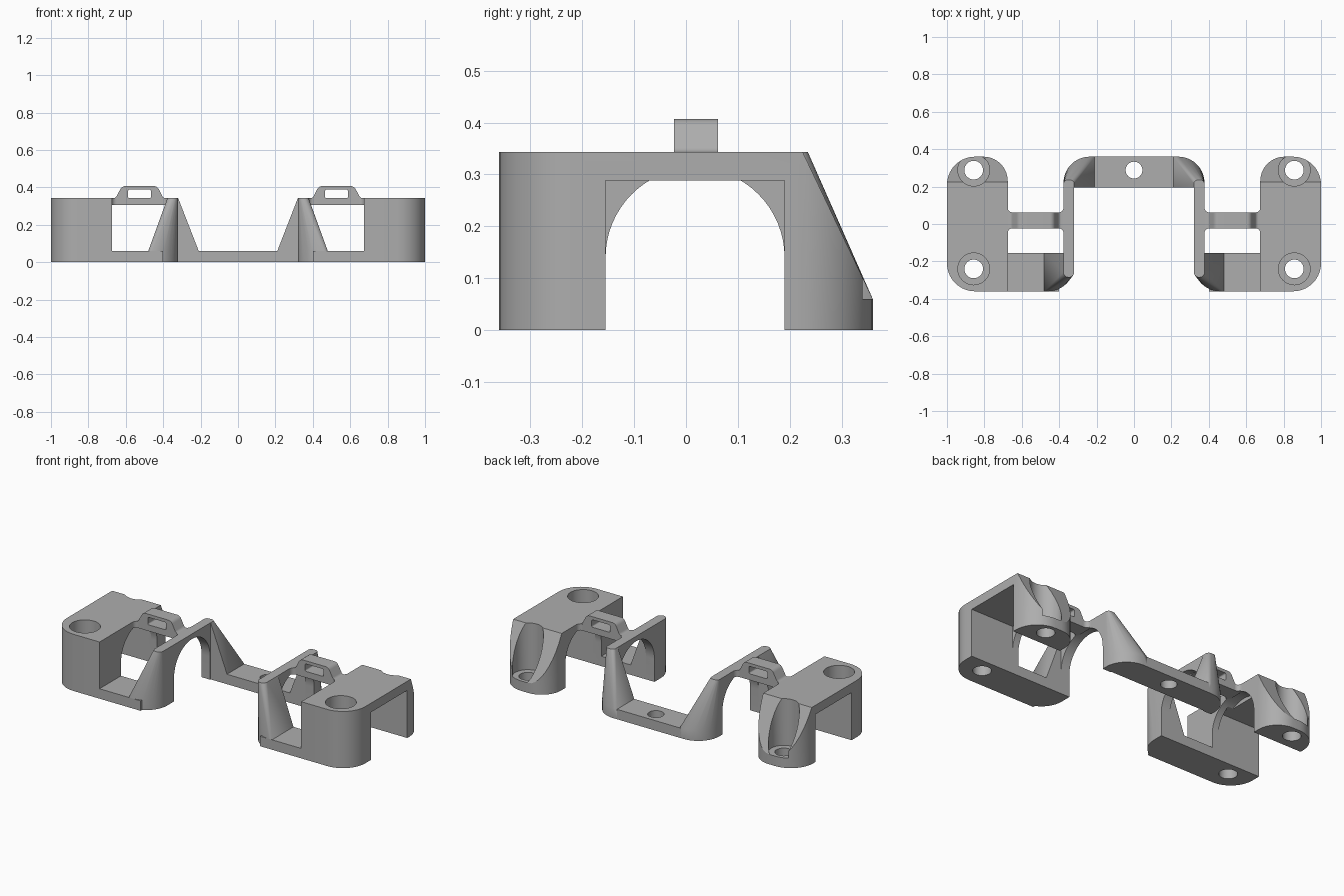
import bpy, bmesh, math
from mathutils import Vector

cube = bpy.data.objects.get("Cube")
if cube:
    bpy.data.objects.remove(cube, do_unlink=True)

# Single painted-metal colour
grey = bpy.data.materials.new("neutral_grey")
grey.use_nodes = True
colour = (0.42, 0.42, 0.42, 1)
grey.diffuse_color = colour
grey.node_tree.nodes["Principled BSDF"].inputs["Base Color"].default_value = colour

TOP = 0.343      # deck height
BASE = 0.06      # plate thickness
FRONT, BACK = -0.36, 0.36
GAP_F, GAP_B = -0.155, 0.19   # tunnel between front and back legs


def rounded(corners, steps=10):
    """Outline from (u, v, radius) corners, each filleted by an arc."""
    out = []
    n = len(corners)
    for i, (u, v, r) in enumerate(corners):
        p = Vector((u, v))
        if r == 0:
            out.append((u, v))
            continue
        a = (Vector(corners[i - 1][:2]) - p).normalized()
        b = (Vector(corners[(i + 1) % n][:2]) - p).normalized()
        half = a.angle(b) / 2
        centre = p + (a + b).normalized() * (r / math.sin(half))
        start = p + a * (r / math.tan(half)) - centre
        end = p + b * (r / math.tan(half)) - centre
        sweep = start.angle_signed(end)
        for k in range(steps + 1):
            t = -sweep * k / steps
            c, s = math.cos(t), math.sin(t)
            out.append((centre.x + start.x * c - start.y * s,
                        centre.y + start.x * s + start.y * c))
    return out


def finish(name, bm):
    bmesh.ops.recalc_face_normals(bm, faces=bm.faces)
    mesh = bpy.data.meshes.new(name)
    bm.to_mesh(mesh)
    bm.free()
    mesh.materials.append(grey)
    ob = bpy.data.objects.new(name, mesh)
    bpy.context.collection.objects.link(ob)
    return ob


def prism(name, outline, axis, lo, hi):
    """Extrude a closed outline along x (outline y,z), y (x,z) or z (x,y)."""
    place = {"x": lambda u, v, w: (w, u, v),
             "y": lambda u, v, w: (u, w, v),
             "z": lambda u, v, w: (u, v, w)}[axis]
    bm = bmesh.new()
    face = bm.faces.new([bm.verts.new(place(u, v, lo)) for u, v in outline])
    moved = bmesh.ops.extrude_face_region(bm, geom=[face])["geom"]
    bmesh.ops.translate(bm, vec=place(0, 0, hi - lo),
                        verts=[g for g in moved if isinstance(g, bmesh.types.BMVert)])
    return finish(name, bm)


def hull(name, sections):
    """Convex solid through (outline, height) sections."""
    bm = bmesh.new()
    for outline, z in sections:
        for u, v in outline:
            bm.verts.new((u, v, z))
    res = bmesh.ops.convex_hull(bm, input=bm.verts)
    loose = [v for v in bm.verts if not v.link_faces]
    bmesh.ops.delete(bm, geom=loose, context="VERTS")
    bmesh.ops.dissolve_limit(bm, angle_limit=0.01, verts=bm.verts, edges=bm.edges)
    return finish(name, bm)


def drill(x, y, r, lo, hi):
    ring = [(x + r * math.cos(a * math.tau / 40), y + r * math.sin(a * math.tau / 40))
            for a in range(40)]
    return prism("cutter", ring, "z", lo, hi)


def cut(ob, cutters):
    bpy.context.view_layer.objects.active = ob
    for c in cutters:
        mod = ob.modifiers.new("cut", "BOOLEAN")
        mod.operation, mod.solver, mod.object = "DIFFERENCE", "EXACT", c
        bpy.ops.object.modifier_apply(modifier=mod.name)
        bpy.data.objects.remove(c, do_unlink=True)


def complete(ob, mirrored=True):
    bpy.ops.object.select_all(action="DESELECT")
    ob.select_set(True)
    bpy.context.view_layer.objects.active = ob
    bpy.ops.object.shade_smooth_by_angle(angle=math.radians(25))
    if mirrored:
        ob.modifiers.new("mirror", "MIRROR").use_mirror_merge = False


# Round arch shared by the block's inner web and the thin wall
mid, rad, spring = (GAP_F + GAP_B) / 2, (GAP_B - GAP_F) / 2, 0.14
arc = [(mid - rad * math.cos(math.pi * k / 32), spring + rad * math.sin(math.pi * k / 32))
       for k in range(33)]
arch = [(GAP_F, -0.1)] + arc + [(GAP_B, -0.1)]

# Side blocks: tunnelled, sloped at the back, with counterbored bolt holes
block = prism("side_block", rounded([(0.675, FRONT, 0), (1, FRONT, 0.15),
                                     (1, BACK, 0.15), (0.675, BACK, 0.13)]), "z", 0, TOP)
tunnel = [(GAP_F, -0.1), (GAP_B, -0.1), (GAP_B, 0.288), (GAP_F, 0.288)]
slope = [(0.225, TOP), (0.36, BASE), (0.5, BASE), (0.5, 0.5), (0.15, 0.5)]
cut(block, [prism("cutter", tunnel, "x", 0.715, 1.1),
            prism("cutter", arch, "x", 0.6, 0.75),
            prism("cutter", slope, "x", 0.5, 1.1)])
for y in (-0.24, 0.288):
    cut(block, [drill(0.857, y, 0.085, BASE, 0.6), drill(0.857, y, 0.05, -0.1, 0.5)])
complete(block)

# Front plates joining each block to its thin wall
complete(prism("front_plate", rounded([(0.4, FRONT, 0), (0.69, FRONT, 0),
                                       (0.69, GAP_F, 0), (0.4, GAP_F, 0)]), "z", 0, BASE))

# Thin arched walls
wall = [(-0.2, 0), (GAP_F, 0)] + arc + [(GAP_B, 0), (0.2, 0), (0.2, TOP), (-0.2, TOP)]
complete(prism("arched_wall", wall, "x", 0.32, 0.377))

# Tapered feet at both ends of each wall
foot = rounded([(0.48, GAP_F, 0), (0.32, GAP_F, 0), (0.32, FRONT, 0.14), (0.48, FRONT, 0)])
tip = rounded([(0.377, GAP_F, 0), (0.32, GAP_F, 0), (0.32, -0.285, 0.027), (0.377, -0.285, 0.027)])
complete(hull("front_foot", [(foot, 0), (foot, BASE), (tip, TOP)]))
foot = rounded([(0.21, 0.195, 0), (0.377, 0.195, 0), (0.377, BACK, 0.14), (0.21, BACK, 0)])
tip = rounded([(0.32, 0.195, 0), (0.377, 0.195, 0), (0.377, 0.235, 0.02), (0.32, 0.235, 0.02)])
complete(hull("rear_foot", [(foot, 0), (foot, BASE), (tip, TOP)]))

# Rear cross bar with its centre hole
bar = prism("rear_bar", [(-0.22, 0.195), (0.22, 0.195), (0.22, BACK), (-0.22, BACK)], "z", 0, BASE)
cut(bar, [drill(0, 0.288, 0.045, -0.1, 0.2)])
complete(bar, mirrored=False)

# Bridges with a raised, slotted strap loop
bridge = prism("strap_bridge", rounded([
    (0.365, 0.305, 0), (0.69, 0.305, 0), (0.69, TOP, 0), (0.655, TOP, 0.02),
    (0.62, 0.407, 0.03), (0.432, 0.407, 0.03), (0.4, TOP, 0.02), (0.365, TOP, 0)], 6),
    "y", -0.023, 0.062)
slot = rounded([(0.465, 0.343, 0.008), (0.588, 0.343, 0.008),
                (0.588, 0.388, 0.008), (0.465, 0.388, 0.008)], 4)
cut(bridge, [prism("cutter", slot, "y", -0.2, 0.2)])
complete(bridge)

# Flared ends where the bridges meet wall and block
for name, x, d in (("bridge_flare_inner", 0.37, 1), ("bridge_flare_outer", 0.682, -1)):
    r = 0.025
    flare = [(x, -0.023 - r)]
    flare += [(x + d * (0.007 + r - r * math.cos(t)), -0.023 - r + r * math.sin(t))
              for t in (k * math.pi / 12 for k in range(7))]
    flare += [(u, 0.039 - v) for u, v in reversed(flare)]
    complete(prism(name, flare, "z", 0.305, TOP))
